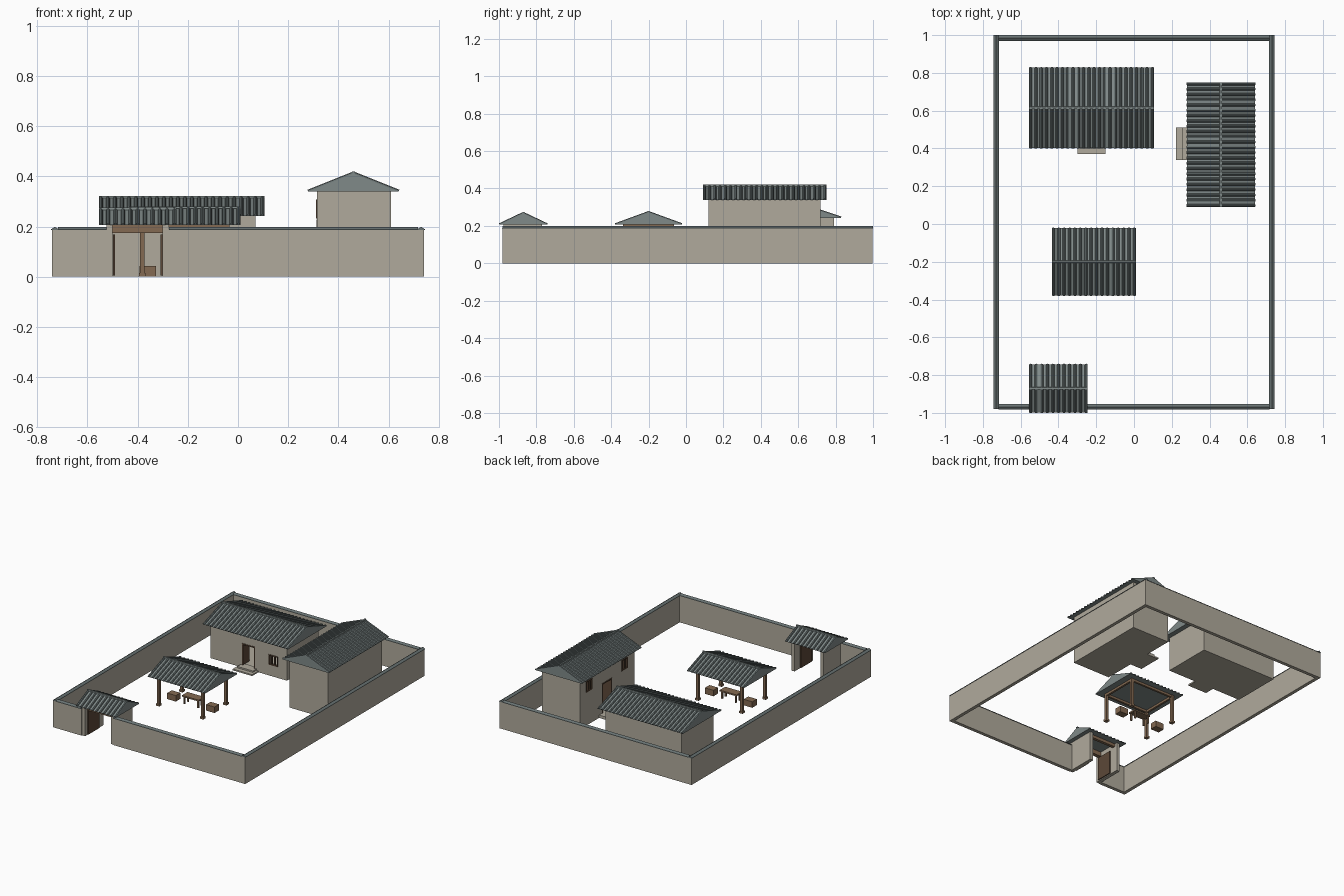
import bpy, bmesh, math
from mathutils import Matrix, Vector

if "Cube" in bpy.data.objects:
    bpy.data.objects.remove(bpy.data.objects["Cube"])


def material(name, r, g, b):
    m = bpy.data.materials.new(name)
    m.diffuse_color = [((c / 255 + 0.055) / 1.055) ** 2.4 for c in (r, g, b)] + [1]
    m.use_nodes = True
    m.node_tree.nodes["Principled BSDF"].inputs["Base Color"].default_value = m.diffuse_color
    return m


PLASTER = material("plaster", 176, 170, 156)
SLATE = material("slate", 128, 138, 137)
TILE = material("tile", 104, 114, 114)
WOOD = material("wood", 132, 106, 82)
DARK = material("dark_wood", 92, 72, 56)


def finish(name, bm, *mats):
    bmesh.ops.recalc_face_normals(bm, faces=bm.faces)
    me = bpy.data.meshes.new(name)
    bm.to_mesh(me)
    bm.free()
    ob = bpy.data.objects.new(name, me)
    for m in mats:
        me.materials.append(m)
    bpy.context.collection.objects.link(ob)
    return ob


def add_box(bm, x0, x1, y0, y1, z0, z1):
    mat = Matrix.Translation(((x0 + x1) / 2, (y0 + y1) / 2, (z0 + z1) / 2)) @ Matrix.Diagonal((x1 - x0, y1 - y0, z1 - z0, 1))
    bmesh.ops.create_cube(bm, size=1, matrix=mat)


def boxes(name, mat, *dims):
    bm = bmesh.new()
    for d in dims:
        add_box(bm, *d)
    return finish(name, bm, mat)


def sweep(bm, start, end, index=0):
    """Join two matching outlines into a closed prism."""
    a = [bm.verts.new(p) for p in start]
    b = [bm.verts.new(p) for p in end]
    n = len(a)
    faces = [bm.faces.new(a), bm.faces.new(b[::-1])]
    faces += [bm.faces.new((a[i], b[i], b[(i + 1) % n], a[(i + 1) % n])) for i in range(n)]
    for f in faces:
        f.material_index = index


def roof(name, cx, cy, length, half, eave, peak, turned=False):
    """Solid gable with round tile rows down both slopes and a ridge cap."""
    bm = bmesh.new()
    h, r = length / 2, 0.008
    top = peak - 0.009
    gable = [(-half, eave), (half, eave), (0, top)]
    sweep(bm, [(-h, y, z) for y, z in gable], [(h, y, z) for y, z in gable])
    rows = round(length / 0.027)
    pitch = (length - 2 * r) / (rows - 1)
    for side in (-1, 1):
        up = Vector((0, side * (top - eave), half)).normalized()
        for i in range(rows):
            x = -h + r + i * pitch
            arc = [Vector((r * math.cos(a * math.pi / 4), 0, 0)) + up * r * math.sin(a * math.pi / 4) for a in range(5)]
            sweep(bm, [Vector((x, side * half, eave)) + p for p in arc],
                  [Vector((x, 0, top)) + p for p in arc], 1)
    cap = [(-0.007, top), (0.007, top), (0.005, peak), (-0.005, peak)]
    sweep(bm, [(-h, y, z) for y, z in cap], [(h, y, z) for y, z in cap])
    turn = Matrix.Rotation(math.pi / 2 if turned else 0, 4, 'Z')
    bm.transform(Matrix.Translation((cx, cy, 0)) @ turn)
    return finish(name, bm, SLATE, TILE)


def cut(ob, *dims):
    for d in dims:
        cutter = boxes("cutter", PLASTER, d)
        mod = ob.modifiers.new("opening", 'BOOLEAN')
        mod.operation, mod.solver, mod.object = 'DIFFERENCE', 'EXACT', cutter
        bpy.context.view_layer.objects.active = ob
        bpy.ops.object.modifier_apply(modifier=mod.name)
        bpy.data.objects.remove(cutter)


def window_bars(name, at, y, x_half, z0, z1, along_y=False):
    """Frame and upright bars around an opening."""
    parts = [(at - x_half, at + x_half, z, z + 0.006) for z in (z0, z1 - 0.006)]
    for k in range(4):
        x = at - x_half + k * (2 * x_half - 0.006) / 3
        parts.append((x, x + 0.006, z0, z1))
    if along_y:
        boxes(name, DARK, *[(y - 0.004, y + 0.01, a, b, c, d) for a, b, c, d in parts])
    else:
        boxes(name, DARK, *[(a, b, y - 0.004, y + 0.01, c, d) for a, b, c, d in parts])


# Perimeter walls
X, F, B, T, H = 0.742, -0.98, 0.998, 0.024, 0.186
boxes("perimeter_wall", PLASTER,
      (-X, -X + T, F, B, 0, H), (X - T, X, F, B, 0, H),
      (-X + T, X - T, B - T, B, 0, H),
      (-X + T, -0.525, F, F + T, 0, H), (-0.275, X - T, F, F + T, 0, H))

# Ridged wall coping
bm = bmesh.new()
prof = [(-0.015, H), (0.015, H), (0.015, H + 0.003), (0, H + 0.013), (-0.015, H + 0.003)]
for s in (-1, 1):
    c = s * (X - T / 2)
    sweep(bm, [(c + a, F, z) for a, z in prof], [(c + a, 1.0, z) for a, z in prof])
for x0, x1, c in ((-X + T, X - T, 0.985), (-X + T, -0.525, F + T / 2), (-0.275, X - T, F + T / 2)):
    sweep(bm, [(x0, c + a, z) for a, z in prof], [(x1, c + a, z) for a, z in prof])
finish("wall_coping", bm, TILE)

# Gatehouse
boxes("gate_piers", PLASTER, (-0.525, -0.5, -0.975, -0.77, 0, 0.207), (-0.3, -0.275, -0.975, -0.77, 0, 0.207))
boxes("gate_lintel", WOOD, (-0.5, -0.3, -0.955, -0.93, 0.175, 0.207), (-0.5, -0.3, -0.81, -0.79, 0.185, 0.207))
boxes("gate_leaves", DARK, (-0.499, -0.491, -0.95, -0.83, 0.004, 0.168), (-0.309, -0.301, -0.95, -0.83, 0.004, 0.168))
roof("gate_roof", -0.4, -0.87, 0.31, 0.127, 0.206, 0.275)

# Main hall
hall = boxes("hall_walls", PLASTER, (-0.52, 0.07, 0.44, 0.79, 0, 0.243))
cut(hall, (-0.5, 0.05, 0.46, 0.77, 0.015, 0.3), (-0.275, -0.175, 0.42, 0.48, 0.02, 0.168),
    (-0.068, -0.002, 0.42, 0.48, 0.08, 0.145))
window_bars("hall_window", -0.035, 0.44, 0.036, 0.077, 0.148)
boxes("hall_door", DARK, (-0.275, -0.268, 0.437, 0.51, 0.02, 0.168), (-0.182, -0.175, 0.437, 0.51, 0.02, 0.168),
      (-0.275, -0.175, 0.437, 0.45, 0.162, 0.17))
boxes("hall_steps", PLASTER, (-0.3, -0.15, 0.37, 0.44, 0, 0.01), (-0.285, -0.165, 0.4, 0.44, 0.01, 0.02))
roof("hall_roof", -0.225, 0.615, 0.66, 0.213, 0.242, 0.322)

# Side house
house = boxes("house_walls", PLASTER, (0.315, 0.61, 0.12, 0.72, 0, 0.34))
cut(house, (0.335, 0.59, 0.14, 0.7, 0.015, 0.4), (0.3, 0.35, 0.37, 0.48, 0.02, 0.225),
    (0.3, 0.35, 0.2, 0.26, 0.235, 0.305), (0.3, 0.35, 0.59, 0.65, 0.235, 0.305))
for y in (0.23, 0.62):
    window_bars("house_window", y, 0.315, 0.033, 0.232, 0.308, True)
boxes("house_door", DARK, (0.312, 0.38, 0.37, 0.377, 0.02, 0.225), (0.312, 0.38, 0.473, 0.48, 0.02, 0.225),
      (0.312, 0.325, 0.37, 0.48, 0.219, 0.227))
boxes("house_steps", PLASTER, (0.222, 0.315, 0.34, 0.51, 0, 0.01), (0.255, 0.315, 0.34, 0.51, 0.01, 0.02))
roof("house_roof", 0.46, 0.42, 0.66, 0.18, 0.339, 0.42, True)

# Open pavilion: posts, footings, beams, roof
px, py, dx, dy = -0.2125, -0.2, 0.17, 0.128
posts, feet = [], []
for sx in (-1, 1):
    for sy in (-1, 1):
        x, y = px + sx * dx, py + sy * dy
        posts.append((x - 0.009, x + 0.009, y - 0.009, y + 0.009, 0, 0.207))
        feet.append((x - 0.013, x + 0.013, y - 0.013, y + 0.013, 0, 0.014))
boxes("pavilion_posts", WOOD, *posts)
boxes("pavilion_footings", WOOD, *feet)
boxes("pavilion_beams", WOOD,
      *[(px - dx, px + dx, py + s * dy - 0.007, py + s * dy + 0.007, 0.19, 0.207) for s in (-1, 1)],
      *[(px + s * dx - 0.007, px + s * dx + 0.007, py - dy, py + dy, 0.19, 0.207) for s in (-1, 1)])
roof("pavilion_roof", px, py, 0.445, 0.178, 0.206, 0.28)

# Table and stools
boxes("table", WOOD, (-0.275, -0.145, -0.225, -0.165, 0.05, 0.06),
      *[(x, x + 0.01, y, y + 0.01, 0, 0.05) for x in (-0.268, -0.162) for y in (-0.22, -0.18)])
for x in (-0.36, -0.06):
    boxes("stool", WOOD, (x - 0.033, x + 0.033, -0.22, -0.17, 0, 0.042))
